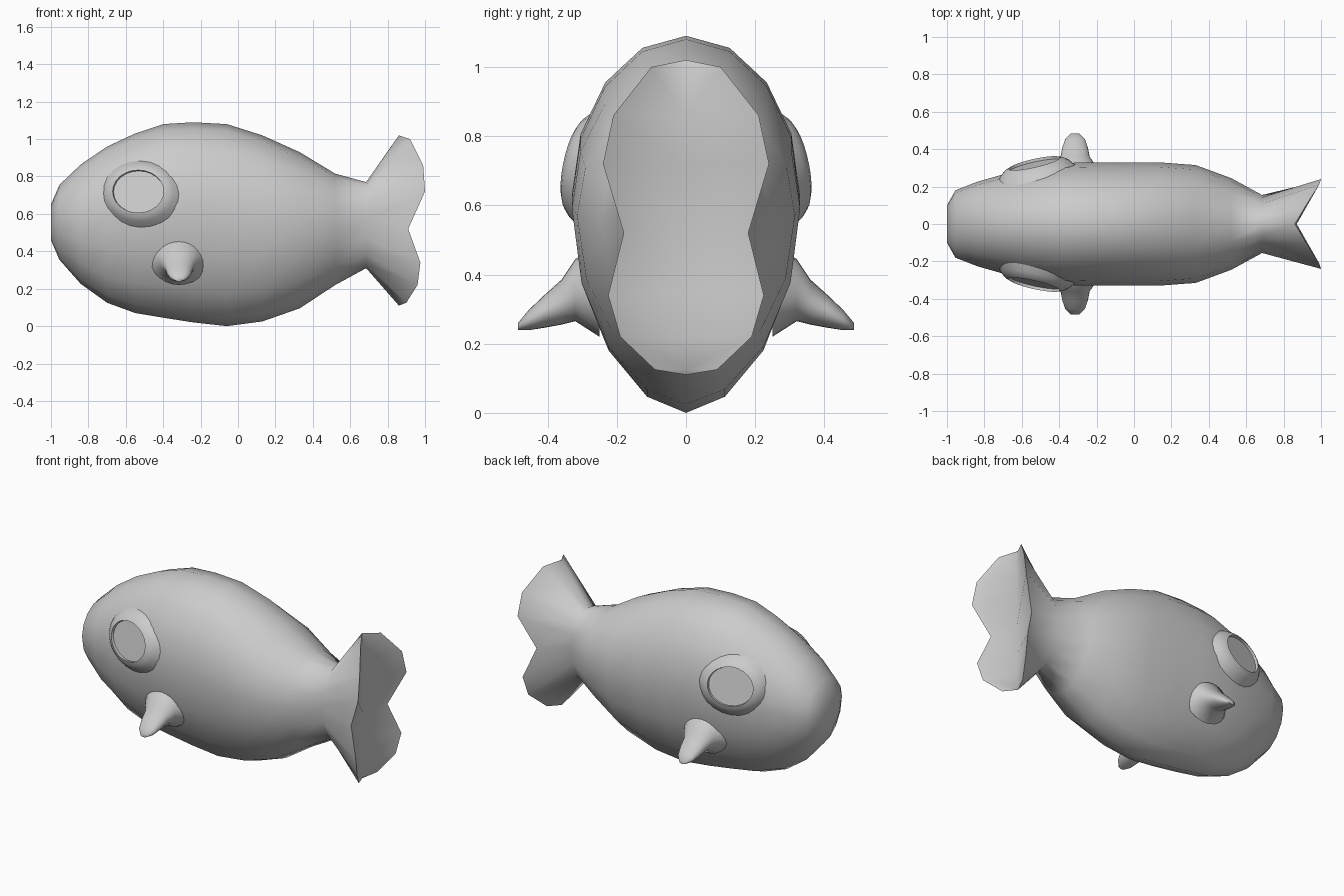
import bpy, bmesh, math
from mathutils import Vector

cube = bpy.data.objects.get("Cube")
if cube:
    bpy.data.objects.remove(cube, do_unlink=True)

GREY = (0.6, 0.6, 0.6, 1)
mat = bpy.data.materials.new("plain grey")
mat.use_nodes = True
mat.diffuse_color = GREY
mat.node_tree.nodes["Principled BSDF"].inputs["Base Color"].default_value = GREY


def finish(name, bm, angle):
    bmesh.ops.recalc_face_normals(bm, faces=bm.faces[:])
    mesh = bpy.data.meshes.new(name)
    bm.to_mesh(mesh)
    bm.free()
    mesh.materials.append(mat)
    obj = bpy.data.objects.new(name, mesh)
    bpy.context.collection.objects.link(obj)
    bpy.ops.object.select_all(action='DESELECT')
    obj.select_set(True)
    bpy.context.view_layer.objects.active = obj
    bpy.ops.object.shade_smooth_by_angle(angle=math.radians(angle))


def loft(bm, rings):
    """Skin closed rings of points and return their vertices."""
    rows = [[bm.verts.new(p) for p in ring] for ring in rings]
    n = len(rows[0])
    for a, b in zip(rows, rows[1:]):
        for i in range(n):
            j = (i + 1) % n
            bm.faces.new((a[i], a[j], b[j], b[i]))
    return rows


# Body stations: x, bottom, top, half width
STATIONS = [(-1, .46, .65, .10), (-.955, .355, .755, .18), (-.84, .225, .865, .225),
            (-.7, .125, .96, .265), (-.55, .07, 1.03, .30), (-.4, .045, 1.08, .325),
            (-.24, .02, 1.09, .33), (-.06, 0, 1.08, .33), (.13, .025, 1.02, .33),
            (.33, .095, .93, .315), (.52, .22, .815, .245), (.685, .31, .77, .155)]
# Tail rim, top to bottom: x, half width, z
RIM = [(.86, 0, 1.02), (.92, .1, 1.0), (.99, .21, .86), (1, .24, .72), (.91, .18, .52),
       (.975, .225, .34), (.96, .19, .22), (.9, .09, .125), (.86, 0, .11)]
HALF = len(RIM) - 1
SIDES = 2 * HALF


def section(x, low, high, width):
    mid = low + .57 * (high - low)
    ring = []
    for i in range(SIDES):
        a = math.tau * i / SIDES
        c, s = math.cos(a), math.sin(a)
        # The belly is slightly more pointed than the back
        y = width * math.copysign(abs(s) ** (1.12 if c < -.01 else 1), s)
        ring.append((x, y, mid + c * ((high - mid) if c > 0 else (mid - low))))
    return ring


# Body with flared tail
bm = bmesh.new()
rim = RIM + [(x, -y, z) for x, y, z in RIM[-2:0:-1]]
rows = loft(bm, [section(*s) for s in STATIONS] + [rim])
bm.faces.new(rows[0])

# Hollow V-shaped back of the tail
edge = rows[-1]
valley = [edge[0]] + [bm.verts.new((.87, 0, p[2])) for p in RIM[1:-1]] + [edge[HALF]]
for side in (1, -1):
    outer = [edge[side * i % SIDES] for i in range(HALF + 1)]
    for i in range(HALF):
        quad = (outer[i], outer[i + 1], valley[i + 1], valley[i])
        bm.faces.new(list(dict.fromkeys(quad)))
finish("body_and_tail", bm, 75)

# Fin sections: y, z centre, x radius, z radius
FIN = [(.25, .35, .15, .13), (.32, .355, .105, .09), (.36, .32, .078, .065),
       (.41, .293, .068, .047), (.455, .268, .052, .029), (.485, .25, .022, .011)]
# Eye profile: radius, height
EYE = [(.22, -.05), (.19, -.012), (.165, .008), (.14, .018), (.138, .002)]
STEPS = 24
circle = [(math.cos(math.tau * i / STEPS), math.sin(math.tau * i / STEPS)) for i in range(STEPS)]

for side, label in ((1, "left"), (-1, "right")):
    # Side fin
    bm = bmesh.new()
    rows = loft(bm, [[(-.315 + rx * c, side * y, z + rz * s) for c, s in circle]
                     for y, z, rx, rz in FIN])
    bm.faces.new(rows[-1])
    finish(label + "_fin", bm, 75)

    # Raised eye socket with a flat sunken eye
    centre = Vector((-.53, .308, .717))
    u = Vector((1, .22, 0)).normalized()
    v = Vector((0, -.2, 1)).normalized()
    w = v.cross(u).normalized()
    bm = bmesh.new()
    rings = []
    for r, h in EYE:
        pts = [centre + u * r * c + v * r * .83 * s + w * h for c, s in circle]
        rings.append([(p.x, side * p.y, p.z) for p in pts])
    rows = loft(bm, rings)
    bm.faces.new(rows[-1])
    finish(label + "_eye", bm, 50)
